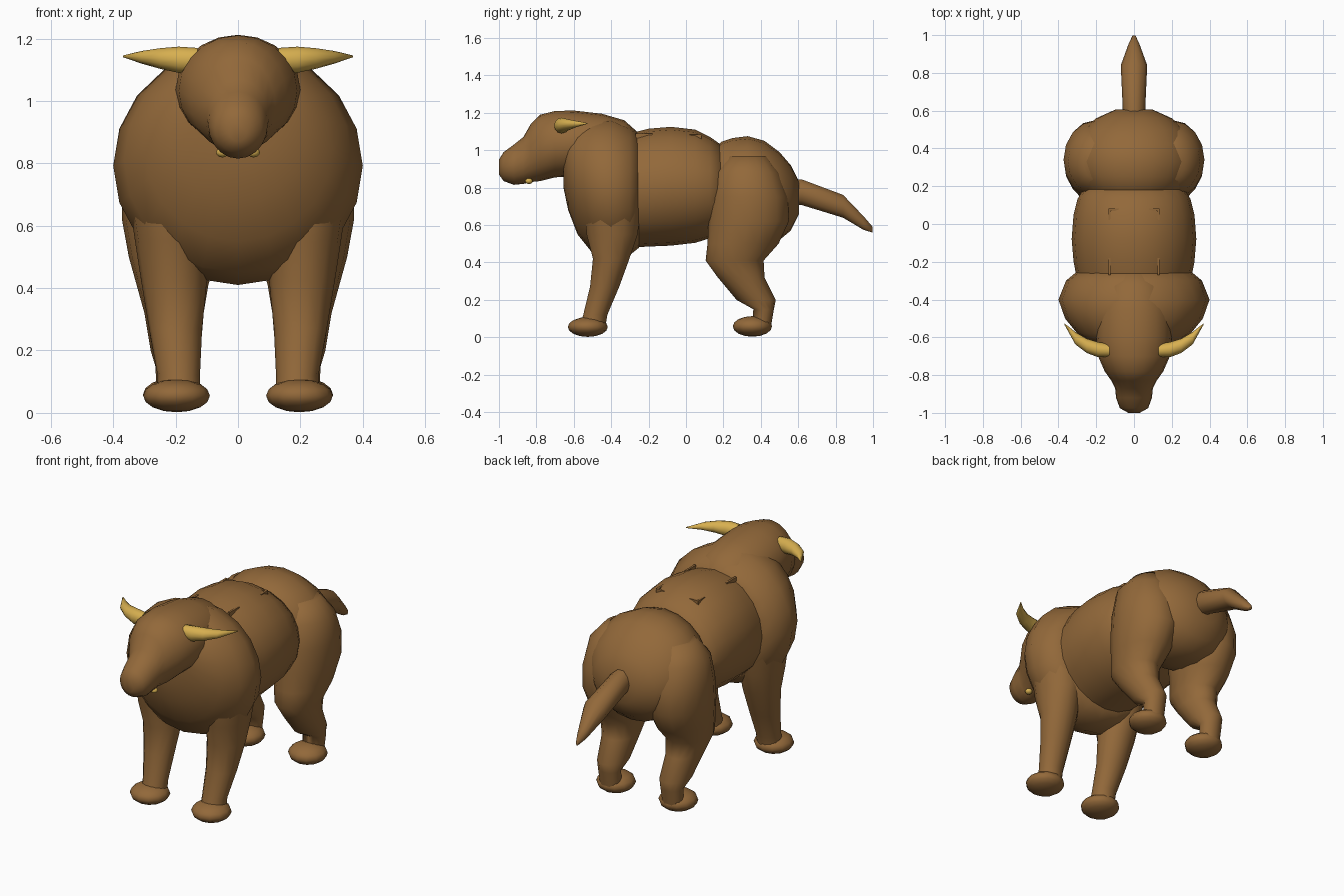
import bpy, bmesh, math
from mathutils import Vector

cube = bpy.data.objects.get("Cube")
if cube:
    bpy.data.objects.remove(cube, do_unlink=True)


def material(name, rgb):
    mat = bpy.data.materials.new(name)
    mat.use_nodes = True
    color = (*rgb, 1)
    mat.diffuse_color = color
    bsdf = mat.node_tree.nodes["Principled BSDF"]
    bsdf.inputs["Base Color"].default_value = color
    bsdf.inputs["Roughness"].default_value = 0.8
    return mat


BROWN = material("brown hide", (0.29, 0.14, 0.042))
GOLD = material("golden horn", (0.68, 0.43, 0.08))


def finish(name, bm, mat, mirror):
    bmesh.ops.recalc_face_normals(bm, faces=bm.faces)
    mesh = bpy.data.meshes.new(name)
    bm.to_mesh(mesh)
    bm.free()
    mesh.materials.append(mat)
    obj = bpy.data.objects.new(name, mesh)
    bpy.context.collection.objects.link(obj)
    if mirror:
        obj.modifiers.new("Mirror", "MIRROR")
    bpy.ops.object.select_all(action="DESELECT")
    bpy.context.view_layer.objects.active = obj
    obj.select_set(True)
    bpy.ops.object.shade_smooth_by_angle(angle=math.radians(60))
    return obj


def loft(name, rings, axis, mat=BROWN, sides=20, mirror=False):
    """Skin ellipses (x, y, z, radius_a, radius_b) lying across an axis."""
    u, v = {"x": ("Y", "Z"), "y": ("X", "Z"), "z": ("X", "Y")}[axis]
    unit = {"X": Vector((1, 0, 0)), "Y": Vector((0, 1, 0)), "Z": Vector((0, 0, 1))}
    bm = bmesh.new()
    loops = []
    for x, y, z, a, b in rings:
        angles = [math.tau * i / sides for i in range(sides)]
        loops.append([bm.verts.new(Vector((x, y, z)) + unit[u] * a * math.cos(t)
                                   + unit[v] * b * math.sin(t)) for t in angles])
    for low, high in zip(loops, loops[1:]):
        for i in range(sides):
            j = (i + 1) % sides
            bm.faces.new((low[i], low[j], high[j], high[i]))
    bm.faces.new(loops[0])
    bm.faces.new(loops[-1])
    return finish(name, bm, mat, mirror)


def trunk(name, sections):
    """Loft along y from (y, bottom, top, half_width) sections."""
    return loft(name, [(0, y, (lo + hi) / 2, w, (hi - lo) / 2)
                       for y, lo, hi, w in sections], "y")


def ball(name, centre, size, mat=BROWN, mirror=True):
    bm = bmesh.new()
    bmesh.ops.create_uvsphere(bm, u_segments=12, v_segments=8, radius=1)
    bmesh.ops.scale(bm, vec=size, verts=bm.verts)
    bmesh.ops.translate(bm, vec=centre, verts=bm.verts)
    return finish(name, bm, mat, mirror)


def block(name, centre, size):
    bm = bmesh.new()
    bmesh.ops.create_cube(bm, size=1)
    bmesh.ops.scale(bm, vec=size, verts=bm.verts)
    bmesh.ops.translate(bm, vec=centre, verts=bm.verts)
    return finish(name, bm, BROWN, True)


# Body masses
trunk("chest", [(-.655, .80, 1.06, .13), (-.63, .68, 1.10, .22), (-.58, .55, 1.14, .30),
                (-.5, .45, 1.17, .365), (-.4, .41, 1.175, .40),
                (-.3, .44, 1.13, .36), (-.25, .48, 1.09, .30)])
trunk("barrel", [(-.3, .48, 1.09, .30), (-.2, .485, 1.115, .32), (-.08, .49, 1.125, .33),
                 (.05, .505, 1.11, .32), (.13, .53, 1.07, .30), (.2, .56, 1.02, .26)])
trunk("haunches", [(.14, .62, 1.0, .2), (.19, .57, 1.045, .27), (.25, .52, 1.065, .30),
                   (.33, .5, 1.075, .33), (.42, .5, 1.05, .31), (.5, .52, .99, .27),
                   (.56, .57, .92, .2), (.605, .66, .83, .1)])

# Head and neck
trunk("head", [(-1, .87, .95, .03), (-.975, .835, .99, .075), (-.92, .815, 1.03, .095),
               (-.87, .82, 1.07, .10), (-.83, .83, 1.14, .12), (-.78, .835, 1.19, .155),
               (-.7, .855, 1.21, .19), (-.6, .86, 1.212, .2), (-.45, .85, 1.195, .2),
               (-.33, .85, 1.16, .17), (-.24, .9, 1.08, .1)])
loft("horn", [(.13, -.67, 1.13, .035, .04), (.19, -.665, 1.132, .04, .042),
              (.25, -.645, 1.136, .038, .033), (.31, -.605, 1.14, .033, .02),
              (.368, -.53, 1.143, .004, .003)], "x", GOLD, 12, True)
ball("tooth", (.05, -.84, .835), (.02, .02, .016), GOLD)

# Tail
loft("tail", [(0, .55, .78, .06, .07), (0, .62, .775, .06, .072),
              (0, .84, .70, .07, .064), (0, .95, .61, .03, .038),
              (0, .998, .575, .008, .016)], "y", sides=10)

# Legs
loft("front_leg", [(.23, -.39, .75, .13, .16), (.215, -.395, .55, .115, .14),
                   (.205, -.4, .42, .105, .1), (.2, -.435, .27, .085, .08),
                   (.19, -.485, .12, .068, .066), (.19, -.5, .05, .07, .07)],
     "z", sides=14, mirror=True)
ball("front_foot", (.197, -.525, .055), (.107, .107, .053))
loft("rear_leg", [(.19, .33, .97, .08, .1), (.2, .33, .88, .15, .17),
                  (.205, .34, .75, .168, .205), (.205, .335, .62, .167, .215),
                  (.21, .305, .5, .14, .19), (.21, .26, .41, .115, .155),
                  (.205, .295, .32, .095, .125), (.2, .375, .2, .08, .105),
                  (.2, .415, .15, .065, .055), (.2, .405, .06, .06, .05)],
     "z", sides=16, mirror=True)
ball("rear_foot", (.2, .355, .058), (.105, .105, .055))

# Small raised corners along the back
block("back_ridge_front", (.13, -.225, 1.075), (.012, .09, .03))
block("back_ridge_rear", (.13, .05, 1.065), (.012, .06, .04))
block("back_ridge_cross", (.108, .076, 1.065), (.055, .012, .04))
